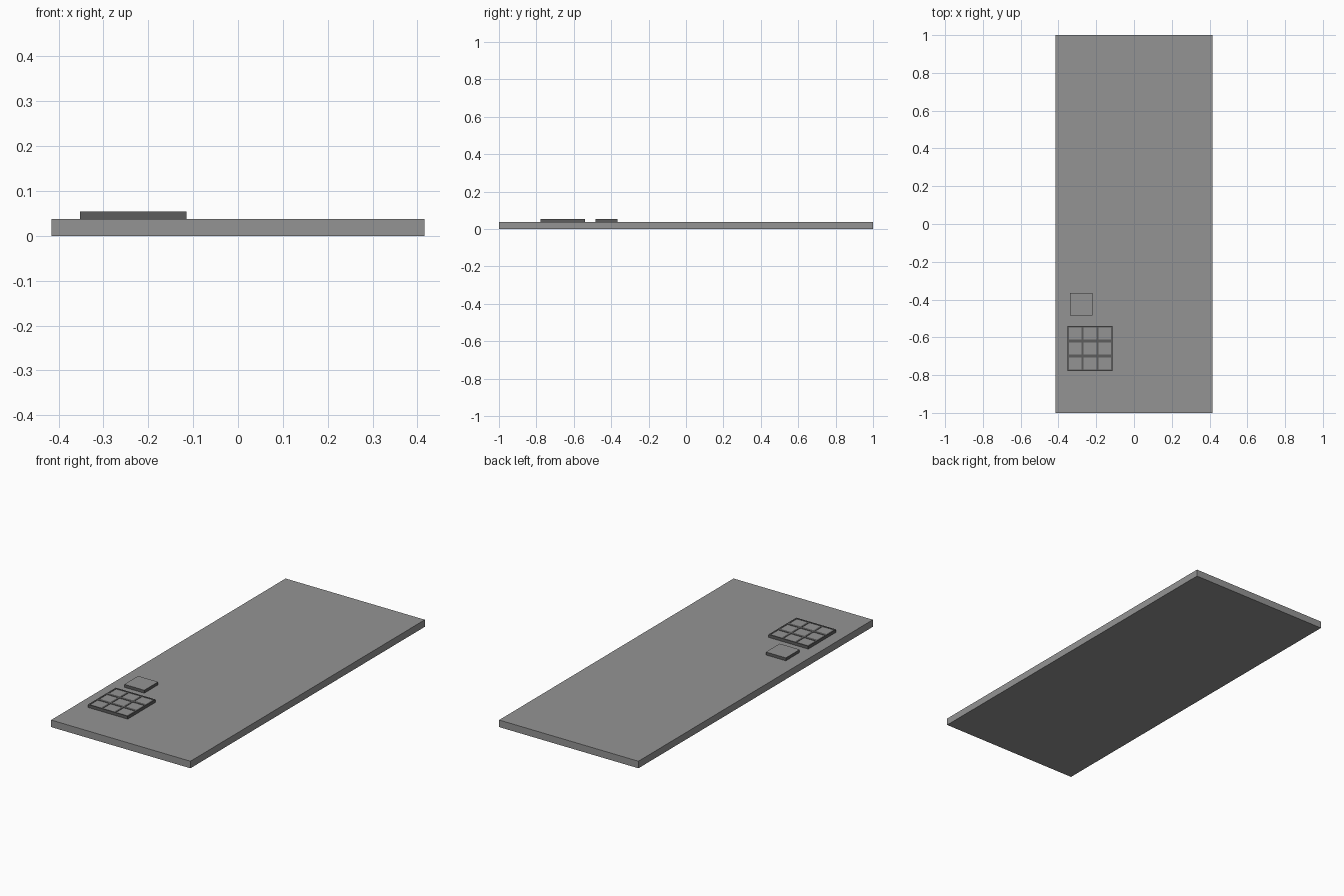
import bpy
import bmesh

if "Cube" in bpy.data.objects:
    bpy.data.objects.remove(bpy.data.objects["Cube"])

SLAB_TOP = 0.038
PART_TOP = 0.054
PANEL_TOP = 0.052


def material(name, value):
    mat = bpy.data.materials.new(name)
    mat.diffuse_color = (value, value, value, 1)
    mat.use_nodes = True
    mat.node_tree.nodes["Principled BSDF"].inputs["Base Color"].default_value = mat.diffuse_color
    return mat


GREY = material("mid_grey", 0.296)
DARK = material("dark_grey", 0.11)


def finish(name, bm, *mats):
    bmesh.ops.recalc_face_normals(bm, faces=bm.faces)
    # With two materials, the second one goes on the upward faces
    if len(mats) > 1:
        for f in bm.faces:
            f.material_index = 1 if f.normal.z > 0.5 else 0
    mesh = bpy.data.meshes.new(name)
    bm.to_mesh(mesh)
    bm.free()
    for mat in mats:
        mesh.materials.append(mat)
    obj = bpy.data.objects.new(name, mesh)
    bpy.context.collection.objects.link(obj)
    return obj


def box(name, x0, x1, y0, y1, z0, z1, *mats):
    bm = bmesh.new()
    bmesh.ops.create_cube(bm, size=1)
    for v in bm.verts:
        v.co.x = x1 if v.co.x > 0 else x0
        v.co.y = y1 if v.co.y > 0 else y0
        v.co.z = z1 if v.co.z > 0 else z0
    return finish(name, bm, *mats)


def bar_edges(start, size, rim, bar):
    """Edge positions of four bars enclosing three equal cells."""
    a, b, h = start + size / 3, start + 2 * size / 3, bar / 2
    return [start, start + rim, a - h, a + h, b - h, b + h,
            start + size - rim, start + size]


def lattice(name, xs, ys, z0, z1, mat):
    bm = bmesh.new()
    grid = [[bm.verts.new((x, y, z0)) for y in ys] for x in xs]
    for i in range(len(xs) - 1):
        for j in range(len(ys) - 1):
            if i % 2 and j % 2:
                continue  # open cell
            bm.faces.new((grid[i][j], grid[i + 1][j],
                          grid[i + 1][j + 1], grid[i][j + 1]))
    ext = bmesh.ops.extrude_face_region(bm, geom=bm.faces[:], use_keep_orig=True)
    top = [g for g in ext["geom"] if isinstance(g, bmesh.types.BMVert)]
    bmesh.ops.translate(bm, verts=top, vec=(0, 0, z1 - z0))
    return finish(name, bm, mat)


# Long flat slab
box("slab", -0.416, 0.416, -1, 1, 0, SLAB_TOP, GREY)

# Small raised square pad with dark sides
box("square_pad", -0.340, -0.221, -0.484, -0.366, SLAB_TOP, PART_TOP, DARK, GREY)

# Raised dark three by three frame
xs = bar_edges(-0.352, 0.237, 0.008, 0.010)
ys = bar_edges(-0.777, 0.237, 0.008, 0.015)
lattice("grid_frame", xs, ys, SLAB_TOP, PART_TOP, DARK)

# Grey panels set slightly below the frame's top
for i in (1, 3, 5):
    for j in (1, 3, 5):
        box(f"grid_panel_{i // 2 * 3 + j // 2 + 1}", xs[i], xs[i + 1],
            ys[j], ys[j + 1], SLAB_TOP, PANEL_TOP, GREY)
